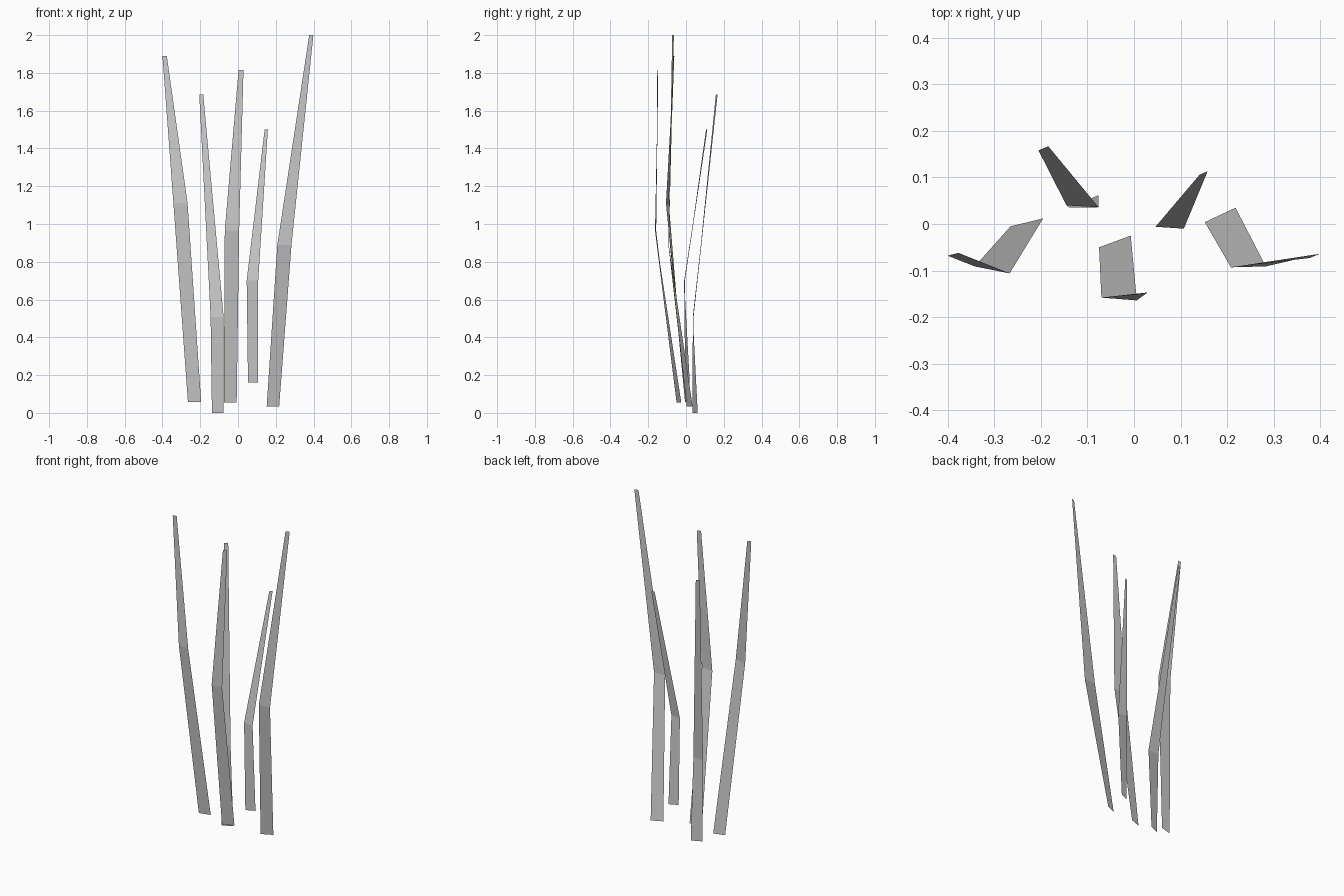
import bpy
from mathutils import Vector

default_cube = bpy.data.objects.get("Cube")
if default_cube:
    bpy.data.objects.remove(default_cube, do_unlink=True)

# One plain grey for every blade
grey = bpy.data.materials.new("plain_grey")
grey.use_nodes = True
colour = (0.6, 0.6, 0.6, 1)
grey.diffuse_color = colour
grey.node_tree.nodes["Principled BSDF"].inputs["Base Color"].default_value = colour


def make_blade(name, rows):
    """Thin folded strip; each row is its left edge point plus the step across."""
    verts = []
    for x, y, z, across, back in rows:
        edge = Vector((x, y, z))
        verts += [edge, edge + Vector((across, back, 0))]
    faces = [(i, i + 1, i + 3, i + 2) for i in range(0, len(verts) - 2, 2)]
    mesh = bpy.data.meshes.new(name)
    mesh.from_pydata(verts, [], faces)
    mesh.materials.append(grey)
    mesh.update()
    blade = bpy.data.objects.new(name, mesh)
    bpy.context.collection.objects.link(blade)
    return blade


# Rows run from root to bend to tip
blades = {
    "outer_right_blade": [
        (-.265, -.005, .057, .07, .017),
        (-.342, -.091, 1.11, .075, -.015),
        (-.4, -.068, 1.89, .023, .006)],
    "back_right_blade": [
        (-.138, .035, 0, .062, .027),
        (-.145, .04, .507, .069, -.004),
        (-.205, .158, 1.685, .021, .009)],
    "centre_blade": [
        (-.075, -.05, .055, .068, .025),
        (-.07, -.158, .965, .076, -.006),
        (.003, -.152, 1.815, .026, .005)],
    "back_left_blade": [
        (.053, -.004, .16, .053, .024),
        (.046, -.006, .7, .061, -.004),
        (.141, .106, 1.5, .017, .007)],
    "outer_left_blade": [
        (.152, .004, .035, .066, .031),
        (.208, -.093, .888, .075, .002),
        (.377, -.073, 2, .022, .009)],
}

for blade_name, rows in blades.items():
    make_blade(blade_name, rows)
